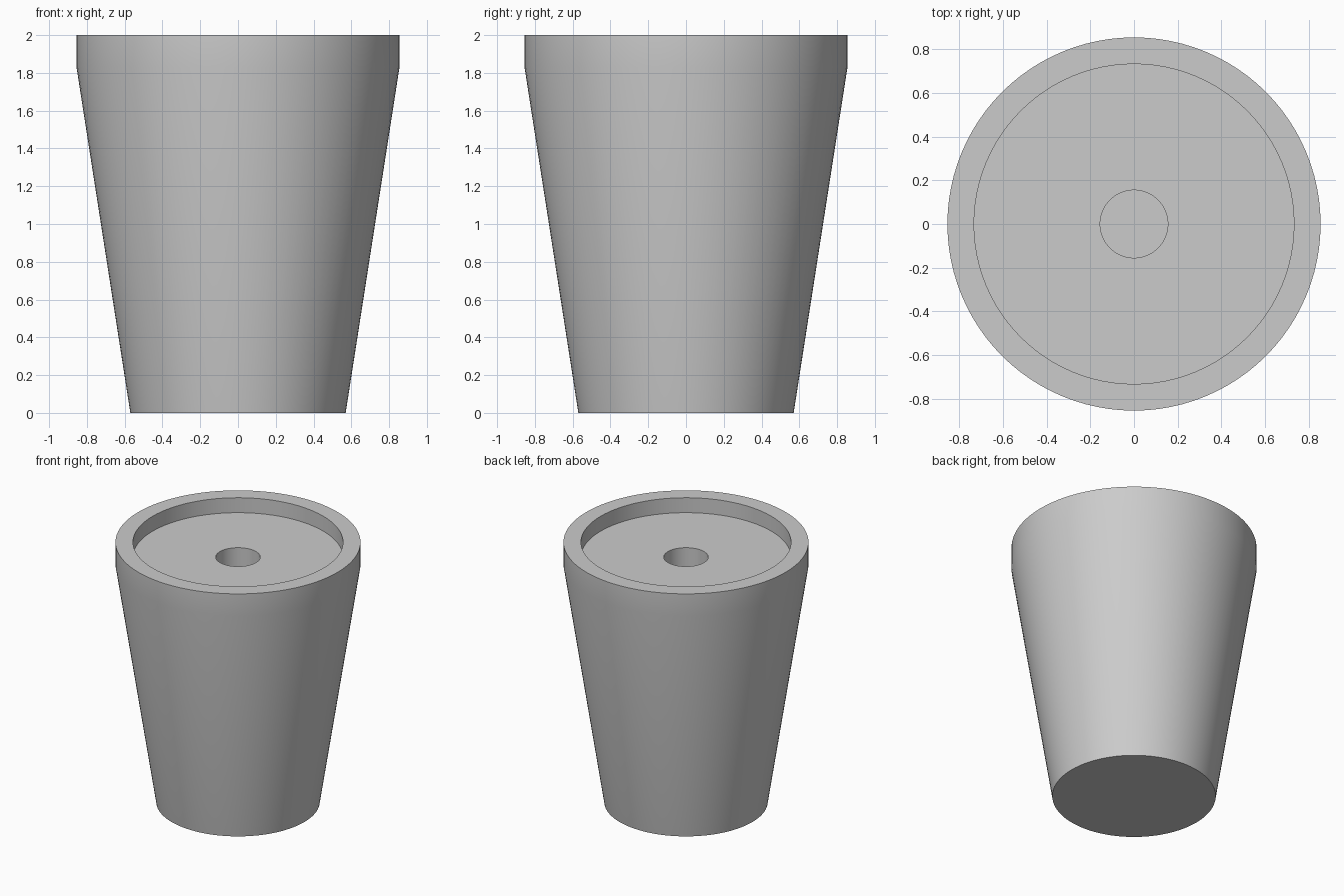
import bpy
import bmesh
import math

SIDES = 96

cube = bpy.data.objects.get("Cube")
if cube:
    bpy.data.objects.remove(cube, do_unlink=True)

# Single plain grey
grey = bpy.data.materials.new("plain grey")
grey.use_nodes = True
colour = (0.6, 0.6, 0.6, 1)
grey.diffuse_color = colour
grey.node_tree.nodes["Principled BSDF"].inputs["Base Color"].default_value = colour


def lathe(name, profile):
    """Revolve (radius, height) points about z, closing both ends with flat discs."""
    bm = bmesh.new()
    rings = []
    for r, z in profile:
        rings.append([bm.verts.new((r * math.cos(a), r * math.sin(a), z))
                      for a in (math.tau * i / SIDES for i in range(SIDES))])
    for low, high in zip(rings, rings[1:]):
        for i in range(SIDES):
            j = (i + 1) % SIDES
            bm.faces.new((low[i], low[j], high[j], high[i]))
    bm.faces.new(rings[0][::-1])
    bm.faces.new(rings[-1])
    bmesh.ops.recalc_face_normals(bm, faces=bm.faces)
    mesh = bpy.data.meshes.new(name)
    bm.to_mesh(mesh)
    bm.free()
    mesh.materials.append(grey)
    obj = bpy.data.objects.new(name, mesh)
    bpy.context.collection.objects.link(obj)
    return obj


# Tapered body, straight top band, rim, shallow recess and central blind hole
body = lathe("tapered_foot", [
    (0.57, 0), (0.855, 1.83), (0.855, 2),
    (0.733, 2), (0.733, 1.885),
    (0.155, 1.885), (0.155, 1.2),
])

# Smooth round walls, crisp rims
bpy.ops.object.select_all(action="DESELECT")
body.select_set(True)
bpy.context.view_layer.objects.active = body
bpy.ops.object.shade_smooth_by_angle(angle=math.radians(30))
